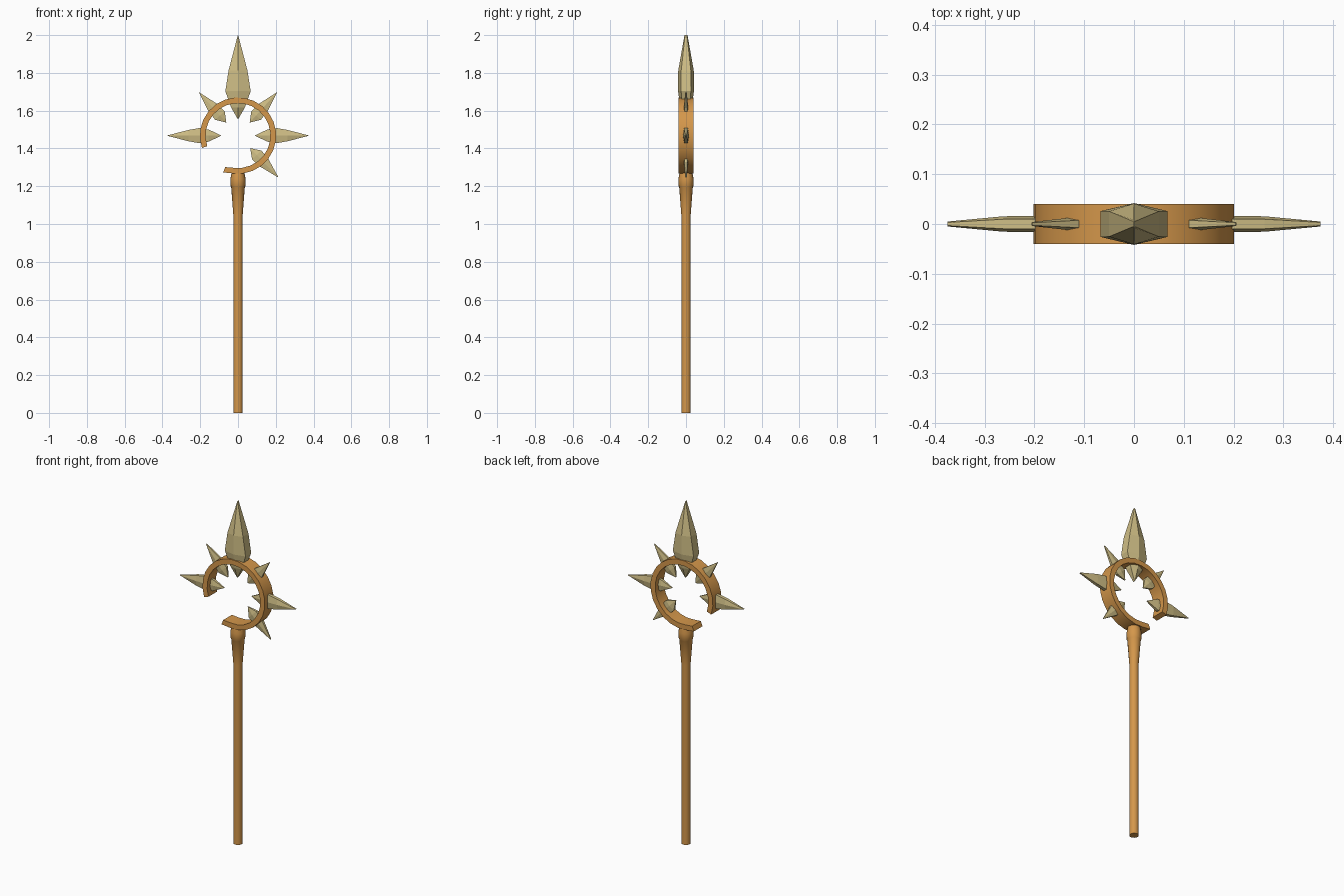
import bpy, bmesh, math
from mathutils import Vector

if "Cube" in bpy.data.objects:
    bpy.data.objects.remove(bpy.data.objects["Cube"])


def material(name, rgb):
    m = bpy.data.materials.new(name)
    m.diffuse_color = (*rgb, 1)
    m.use_nodes = True
    m.node_tree.nodes["Principled BSDF"].inputs["Base Color"].default_value = m.diffuse_color
    return m


WOOD = material("warm_wood", (0.66, 0.31, 0.07))
BONE = material("pale_bone", (0.62, 0.51, 0.235))
CENTRE = Vector((0, 0, 1.468))


def loft(name, rings, mat, smooth=False):
    """Skin a list of equal-length closed cross-sections and cap both ends."""
    bm = bmesh.new()
    rows = [[bm.verts.new(p) for p in r] for r in rings]
    n = len(rows[0])
    for a, b in zip(rows, rows[1:]):
        for i in range(n):
            j = (i + 1) % n
            bm.faces.new((a[i], a[j], b[j], b[i]))
    bm.faces.new(rows[0][::-1])
    bm.faces.new(rows[-1])
    bmesh.ops.recalc_face_normals(bm, faces=bm.faces)
    me = bpy.data.meshes.new(name)
    bm.to_mesh(me)
    bm.free()
    me.materials.append(mat)
    ob = bpy.data.objects.new(name, me)
    bpy.context.collection.objects.link(ob)
    if smooth:
        bpy.ops.object.select_all(action='DESELECT')
        bpy.context.view_layer.objects.active = ob
        ob.select_set(True)
        bpy.ops.object.shade_smooth_by_angle(angle=math.radians(32))
    return ob


# Shaft with flared neck and collar: (height, radius)
shaft = [(0, .025), (1.05, .025), (1.195, .036), (1.2, .039),
         (1.24, .04), (1.28, .032)]
loft("shaft", [[(r * math.cos(k * math.tau / 16), r * math.sin(k * math.tau / 16), z)
                for k in range(16)] for z, r in shaft], WOOD, True)

# Broken ring, open at the lower left
start, end, steps = -112, 199, 21
sections = []
for k in range(steps + 1):
    a = math.radians(start + (end - start) * k / steps)
    d = Vector((math.cos(a), 0, math.sin(a)))
    lift = .008 if k == 0 else 0
    sections.append([CENTRE + d * (r + lift) + Vector((0, y, 0))
                     for r, y in ((.172, -.04), (.202, -.04), (.202, .04), (.172, .04))])
loft("broken_ring", sections, WOOD, True)


def spike(name, angle, profile):
    """Six-sided blade along a ray; profile = (distance, half width, half depth)."""
    a = math.radians(angle)
    d = Vector((math.cos(a), 0, math.sin(a)))
    s = Vector((-d.z, 0, d.x))
    rings = []
    for t, w, y in profile:
        hexa = ((w, -.62 * y), (w, .62 * y), (0, y), (-w, .62 * y), (-w, -.62 * y), (0, -y))
        rings.append([CENTRE + d * t + s * u + Vector((0, v, 0)) for u, v in hexa])
    loft(name, rings, BONE)


# Large top blade
spike("top_spike", 90, [(.087, .001, .008), (.15, .037, .03), (.235, .067, .042),
                        (.345, .05, .041), (.532, .001, .008)])
# Side spikes
for name, ang in (("right_spike", 0), ("left_spike", 180)):
    spike(name, ang, [(.09, .001, .005), (.155, .032, .013), (.205, .04, .016),
                      (.262, .03, .0155), (.374, .001, .005)])
# Small diagonal spikes
for name, ang in (("upper_right_spike", 48), ("upper_left_spike", 132),
                  ("lower_right_spike", -46)):
    spike(name, ang, [(.094, .001, .004), (.143, .034, .012), (.2, .03, .012),
                      (.306, .001, .004)])
